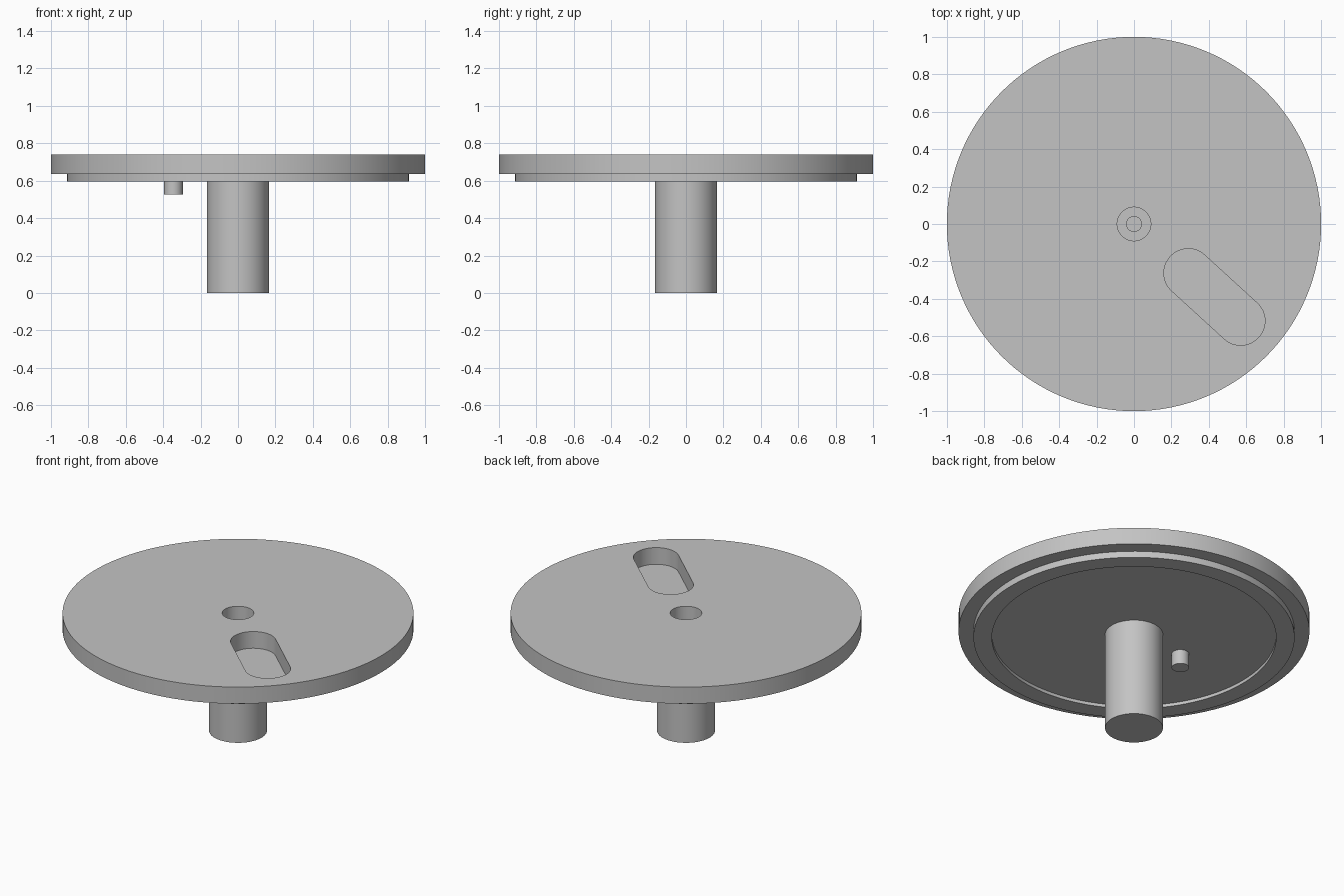
import bpy, bmesh, math
from mathutils import Vector

default = bpy.data.objects.get("Cube")
if default:
    bpy.data.objects.remove(default, do_unlink=True)

grey = bpy.data.materials.new("plain grey")
grey.use_nodes = True
grey.diffuse_color = (0.55, 0.55, 0.55, 1)
grey.node_tree.nodes["Principled BSDF"].inputs["Base Color"].default_value = (0.55, 0.55, 0.55, 1)

PLATE_BOTTOM, PLATE_TOP = 0.635, 0.74


def finish(name, bm):
    bmesh.ops.recalc_face_normals(bm, faces=bm.faces)
    mesh = bpy.data.meshes.new(name)
    bm.to_mesh(mesh)
    bm.free()
    mesh.materials.append(grey)
    obj = bpy.data.objects.new(name, mesh)
    bpy.context.collection.objects.link(obj)
    return obj


def smooth(obj):
    bpy.ops.object.select_all(action='DESELECT')
    obj.select_set(True)
    bpy.context.view_layer.objects.active = obj
    bpy.ops.object.shade_smooth_by_angle(angle=math.radians(30))


def lathe(name, profile, steps=128):
    """Spin a closed (radius, height) profile around z."""
    bm = bmesh.new()
    verts = [bm.verts.new((r, 0, z)) for r, z in profile]
    edges = [bm.edges.new((a, b)) for a, b in zip(verts, verts[1:] + verts[:1])
             if a.co.x > 0 or b.co.x > 0]
    bmesh.ops.spin(bm, geom=verts + edges, cent=(0, 0, 0), axis=(0, 0, 1),
                   angle=math.tau, steps=steps, use_duplicate=False)
    bmesh.ops.remove_doubles(bm, verts=bm.verts, dist=1e-4)
    return finish(name, bm)


def capsule(name, start, end, radius, z0, z1, steps=32):
    """Upright prism with a rounded slot outline."""
    start, end = Vector(start), Vector(end)
    heading = math.atan2(end.y - start.y, end.x - start.x)
    bm = bmesh.new()
    outline = []
    for centre, turn in ((end, heading - math.pi / 2), (start, heading + math.pi / 2)):
        for i in range(steps + 1):
            a = turn + math.pi * i / steps
            outline.append(bm.verts.new((centre.x + radius * math.cos(a),
                                         centre.y + radius * math.sin(a), z0)))
    face = bm.faces.new(outline)
    top = bmesh.ops.extrude_face_region(bm, geom=[face])["geom"]
    bmesh.ops.translate(bm, vec=(0, 0, z1 - z0),
                        verts=[g for g in top if isinstance(g, bmesh.types.BMVert)])
    return finish(name, bm)


# Round top plate, with its centre bore
plate = lathe("top_plate", [(0.09, PLATE_BOTTOM), (1, PLATE_BOTTOM),
                            (1, PLATE_TOP), (0.09, PLATE_TOP)])

# Slanted slot through the plate
cutter = capsule("slot_cutter", (0.29, -0.262), (0.57, -0.518), 0.13,
                 PLATE_BOTTOM - 0.1, PLATE_TOP + 0.1)
cutter.hide_render = True
cut = plate.modifiers.new("slot", 'BOOLEAN')
cut.object = cutter
cut.operation = 'DIFFERENCE'
cut.solver = 'EXACT'
bpy.context.view_layer.objects.active = plate
bpy.ops.object.modifier_apply(modifier=cut.name)
bpy.data.objects.remove(cutter, do_unlink=True)

# Lower disc with a raised rim on its underside
flange = lathe("lower_flange", [(0.165, PLATE_BOTTOM), (0.915, PLATE_BOTTOM), (0.915, 0.595),
                                (0.81, 0.595), (0.81, 0.615), (0.165, 0.615)])

# Central post with a blind screw hole in its top
post = lathe("centre_post", [(0, 0), (0.165, 0), (0.165, PLATE_BOTTOM),
                             (0.04, PLATE_BOTTOM), (0.04, 0.3), (0, 0.3)], 96)

# Small locating pin under the disc
pin = lathe("locating_pin", [(0, 0.525), (0.05, 0.525), (0.05, 0.62), (0, 0.62)], 48)
pin.location.x = -0.345

for part in (plate, flange, post, pin):
    smooth(part)
